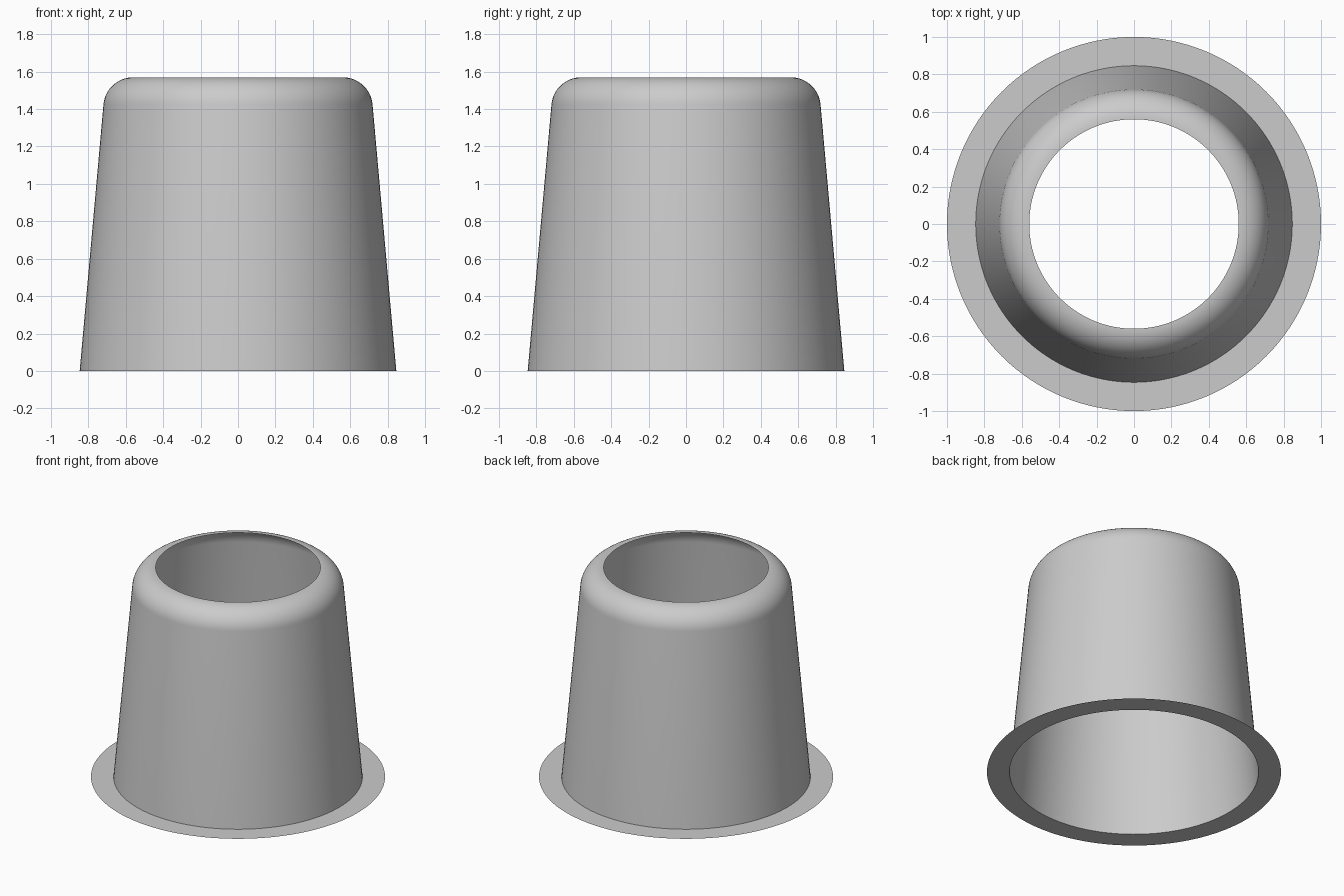
import bpy
import bmesh
from math import sin, cos, tan, pi, radians

SEGMENTS = 128
DRAFT = radians(5.1)      # wall taper
FILLET = 0.16             # rounded shoulder radius
HEIGHT = 1.57
HOLE = 0.56               # top opening radius

cube = bpy.data.objects.get("Cube")
if cube:
    bpy.data.objects.remove(cube, do_unlink=True)

grey = bpy.data.materials.new("plain grey")
grey.use_nodes = True
colour = (0.6, 0.6, 0.6, 1)
grey.diffuse_color = colour
grey.node_tree.nodes["Principled BSDF"].inputs["Base Color"].default_value = colour


def revolve(name, profile):
    """Thin surface of revolution about z from (radius, height) points."""
    bm = bmesh.new()
    rings = [[bm.verts.new((r * cos(2 * pi * j / SEGMENTS), r * sin(2 * pi * j / SEGMENTS), z))
              for j in range(SEGMENTS)] for r, z in profile]
    for low, high in zip(rings, rings[1:]):
        for j in range(SEGMENTS):
            k = (j + 1) % SEGMENTS
            bm.faces.new((low[j], low[k], high[k], high[j]))
    mesh = bpy.data.meshes.new(name)
    bm.to_mesh(mesh)
    bm.free()
    mesh.materials.append(grey)
    obj = bpy.data.objects.new(name, mesh)
    bpy.context.collection.objects.link(obj)
    bpy.ops.object.select_all(action="DESELECT")
    obj.select_set(True)
    bpy.context.view_layer.objects.active = obj
    bpy.ops.object.shade_smooth_by_angle(angle=radians(30))
    return obj


# Rounded shoulder, tangent to the tapered wall and level at the opening
steps = 16
shoulder = []
for i in range(steps + 1):
    a = DRAFT + (pi / 2 - DRAFT) * i / steps
    shoulder.append((HOLE + FILLET * cos(a), HEIGHT - FILLET + FILLET * sin(a)))

# Tapered wall runs from the base up to the shoulder
wall_r, wall_z = shoulder[0]
base_radius = wall_r + wall_z * tan(DRAFT)

revolve("tapered_sleeve", [(base_radius, 0)] + shoulder)

# Flat ring around the base
revolve("base_flange", [(1, 0), (base_radius, 0)])
